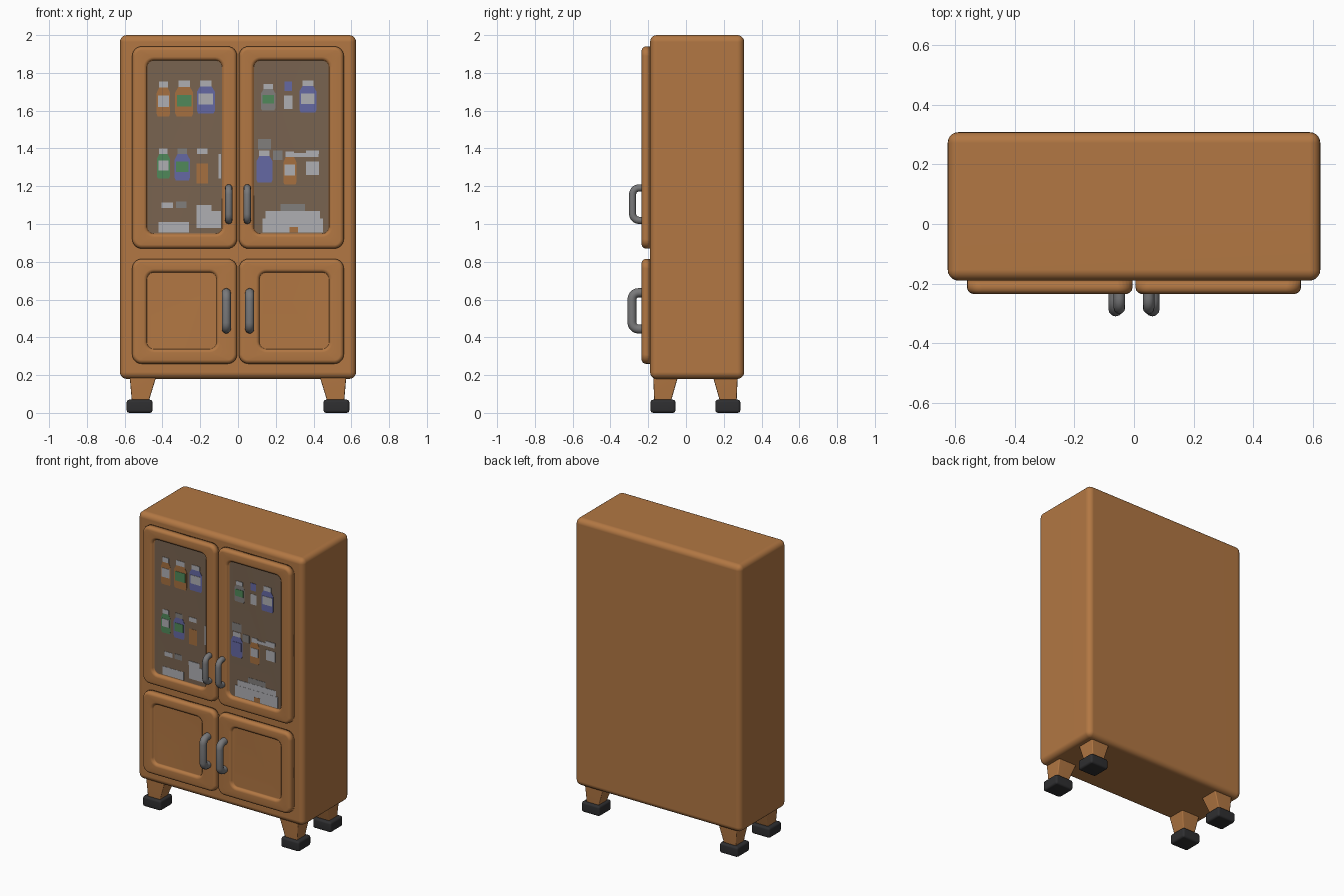
import bpy, bmesh, math
from mathutils import Vector

if "Cube" in bpy.data.objects:
    bpy.data.objects.remove(bpy.data.objects["Cube"])


def material(name, rgb):
    m = bpy.data.materials.new(name)
    m.diffuse_color = (*rgb, 1)
    m.use_nodes = True
    m.node_tree.nodes["Principled BSDF"].inputs["Base Color"].default_value = m.diffuse_color
    return m


MAT = {
    "wood": material("warm wood", (0.445, 0.185, 0.056)),
    "glass": material("brown glass", (0.19, 0.125, 0.08)),
    "metal": material("grey metal", (0.19, 0.19, 0.195)),
    "rubber": material("black rubber", (0.028, 0.028, 0.03)),
    "white": material("label white", (0.43, 0.43, 0.45)),
    "grey": material("dull grey", (0.22, 0.21, 0.2)),
    "blue": material("bottle blue", (0.13, 0.14, 0.37)),
    "green": material("bottle green", (0.08, 0.25, 0.1)),
    "amber": material("bottle amber", (0.38, 0.16, 0.05)),
}


def finish(name, bm, mats, angle=40, weighted=False):
    bmesh.ops.recalc_face_normals(bm, faces=bm.faces)
    me = bpy.data.meshes.new(name)
    bm.to_mesh(me)
    bm.free()
    for m in mats:
        me.materials.append(MAT[m])
    me.shade_smooth()
    me.set_sharp_from_angle(angle=math.radians(angle))
    ob = bpy.data.objects.new(name, me)
    bpy.context.collection.objects.link(ob)
    if weighted:
        ob.modifiers.new("even shading", "WEIGHTED_NORMAL")
    return ob


def rounded_box(name, lo, hi, r, mat, segments=4):
    bm = bmesh.new()
    bmesh.ops.create_cube(bm, size=1)
    for v in bm.verts:
        v.co = Vector([(a + b) / 2 + c * (b - a) for a, b, c in zip(lo, hi, v.co)])
    bmesh.ops.bevel(bm, geom=bm.edges[:], offset=r, segments=segments,
                    profile=0.5, affect='EDGES')
    return finish(name, bm, [mat], weighted=True)


def ring(bm, rect, inset, radius, y, side):
    """Rounded rectangle loop in the xz plane."""
    x0, x1, z0, z1 = rect
    x0, x1, z0, z1 = x0 + inset, x1 - inset, z0 + inset, z1 - inset
    r = max(radius - inset, 0.008)
    out = []
    for k, (cx, cz) in enumerate([(x1 - r, z1 - r), (x0 + r, z1 - r),
                                  (x0 + r, z0 + r), (x1 - r, z0 + r)]):
        for i in range(7):
            a = math.pi / 2 * (k + i / 6)
            out.append(bm.verts.new((side * (cx + r * math.cos(a)), y, cz + r * math.sin(a))))
    return out


def door(name, outer, inner, side, panel):
    """Pillowed frame lofted from the outer edge to the recessed panel."""
    bm = bmesh.new()
    steps = [(outer, 0, 0.05, -0.18), (outer, 0, 0.05, -0.214),
             (outer, 0.003, 0.05, -0.224), (outer, 0.01, 0.05, -0.231),
             (outer, 0.02, 0.05, -0.235), (inner, -0.02, 0.035, -0.235),
             (inner, -0.01, 0.035, -0.232), (inner, -0.003, 0.035, -0.225),
             (inner, 0, 0.035, -0.212)]
    rings = [ring(bm, *s, side) for s in steps]
    n = len(rings[0])
    for a, b in zip(rings, rings[1:]):
        for i in range(n):
            j = (i + 1) % n
            bm.faces.new((a[i], a[j], b[j], b[i]))
    bm.faces.new(rings[0])
    bm.faces.new(rings[-1]).material_index = 1
    finish(name, bm, ["wood", panel], 50, True)


def handle(name, x, z0, z1, y_out, r):
    """D-shaped pull swept along a rounded path."""
    c = 0.035
    y1 = y_out + r
    a, b = z0 + r, z1 - r
    pts = [(-0.222, a)]
    for i in range(6):
        t = math.pi / 2 * i / 5
        pts.append((y1 + c - c * math.sin(t), a + c - c * math.cos(t)))
    pts += [(y, a + b - z) for y, z in reversed(pts)]
    cu = bpy.data.curves.new(name, 'CURVE')
    cu.dimensions = '3D'
    cu.bevel_depth = r
    cu.bevel_resolution = 4
    cu.use_fill_caps = True
    sp = cu.splines.new('POLY')
    sp.points.add(len(pts) - 1)
    for p, (y, z) in zip(sp.points, pts):
        p.co = (x, y, z, 1)
    sp.use_smooth = True
    cu.materials.append(MAT["metal"])
    bpy.context.collection.objects.link(bpy.data.objects.new(name, cu))


def plates(name, shapes):
    """Thin painted plates on the pane: (outline, colour), later ones on top."""
    bm = bmesh.new()
    mats = []
    for k, (outline, colour) in enumerate(shapes):
        if colour not in mats:
            mats.append(colour)
        f = bm.faces.new([bm.verts.new((x, -0.2135 - 0.0012 * k, z)) for x, z in outline])
        back = bmesh.ops.extrude_face_region(bm, geom=[f])["geom"]
        for v in back:
            if isinstance(v, bmesh.types.BMVert):
                v.co.y = -0.211
        for g in bm.faces:
            if g.material_index == 0 and not g.tag:
                g.material_index = mats.index(colour)
            g.tag = True
    finish(name, bm, mats, 20)


def box(x, z0, z1, w):
    return [(x - w / 2, z0), (x + w / 2, z0), (x + w / 2, z1), (x - w / 2, z1)]


def bottle(name, x, z0, z1, w, body, label, cap):
    h, q = z1 - z0, w / 2
    body_shape = [(x - q * .85, z0), (x + q * .85, z0), (x + q, z0 + h * .08),
                  (x + q, z0 + h * .66), (x + q * .6, z0 + h * .84),
                  (x - q * .6, z0 + h * .84), (x - q, z0 + h * .66), (x - q, z0 + h * .08)]
    plates(name, [(body_shape, body), (box(x, z0 + h * .82, z1, w * .65), cap),
                  (box(x, z0 + h * .27, z0 + h * .6, w * .8), label)])


# Cabinet body
rounded_box("cabinet_body", (-0.625, -0.19, 0.18), (0.625, 0.308, 2.0), 0.036, "wood", 5)

# Doors and handles, mirrored left and right
for side, tag in ((-1, "left"), (1, "right")):
    door("upper_door_" + tag, (0.005, 0.56, 0.87, 1.94), (0.085, 0.48, 0.95, 1.865), side, "glass")
    door("lower_door_" + tag, (0.005, 0.56, 0.26, 0.815), (0.115, 0.48, 0.34, 0.742), side, "wood")
    handle("upper_handle_" + tag, side * 0.049, 1.0, 1.21, -0.302, 0.019)
    handle("lower_handle_" + tag, side * 0.062, 0.42, 0.66, -0.31, 0.024)

# Legs: vertical outside, tapering on the inside, each with a dark foot
for sx in (-1, 1):
    for sy in (-1, 1):
        tag = ("front" if sy < 0 else "back") + ("_left" if sx < 0 else "_right")
        cy = 0.05
        bm = bmesh.new()
        loops = []
        for z, xi, xo, yi, yo in ((0.06, 0.473, 0.562, 0.13, 0.218), (0.2, 0.43, 0.574, 0.09, 0.224)):
            loops.append([bm.verts.new((sx * x, cy + sy * y, z))
                          for x, y in ((xi, yi), (xo, yi), (xo, yo), (xi, yo))])
        for i in range(4):
            j = (i + 1) % 4
            bm.faces.new((loops[0][i], loops[0][j], loops[1][j], loops[1][i]))
        for lp in loops:
            bm.faces.new(lp)
        bmesh.ops.bevel(bm, geom=bm.edges[:], offset=0.006, segments=2, profile=0.5, affect='EDGES')
        finish("leg_" + tag, bm, ["wood"], weighted=True)
        xs = sorted((sx * 0.452, sx * 0.59))
        ys = sorted((cy + sy * 0.105, cy + sy * 0.238))
        rounded_box("foot_" + tag, (xs[0], ys[0], 0), (xs[1], ys[1], 0.07), 0.014, "rubber", 2)

# Painted bottles on the shelves
for i, spec in enumerate([
        (-.395, 1.57, 1.755, .072, "amber", "white", "white"),
        (-.285, 1.57, 1.76, .095, "amber", "green", "white"),
        (-.17, 1.585, 1.76, .095, "blue", "white", "white"),
        (.16, 1.6, 1.74, .075, "grey", "green", "white"),
        (.37, 1.59, 1.76, .09, "blue", "white", "white"),
        (-.395, 1.24, 1.40, .068, "green", "white", "white"),
        (-.295, 1.23, 1.40, .08, "blue", "green", "grey"),
        (.14, 1.22, 1.39, .085, "blue", "blue", "white"),
        (.275, 1.21, 1.385, .07, "amber", "white", "white")]):
    bottle("bottle_%d" % (i + 1), *spec)

# Small jars, boxes and trays
plates("small_jar", [(box(.265, 1.61, 1.68, .045), "white"), (box(.265, 1.705, 1.755, .04), "blue")])
plates("short_bottle", [(box(-.19, 1.215, 1.32, .06), "amber"), (box(-.19, 1.37, 1.4, .055), "white")])
plates("door_side_box", [(box(-.096, 1.24, 1.37, .014), "white")])
plates("stacked_jars", [(box(.14, 1.395, 1.45, .07), "grey"), (box(.21, 1.34, 1.39, .05), "grey")])
plates("white_jar", [(box(.395, 1.26, 1.33, .07), "white"), (box(.36, 1.355, 1.375, .13), "white"),
                     (box(.395, 1.37, 1.39, .07), "white")])
plates("small_pots", [(box(-.375, 1.085, 1.115, .06), "white"), (box(-.3, 1.085, 1.12, .055), "grey")])
plates("left_boxes", [(box(-.34, .955, 1.01, .16), "white"), (box(-.155, .98, 1.07, .13), "white"),
                      (box(-.18, 1.07, 1.1, .08), "white")])
plates("right_tray", [(box(.29, 1.065, 1.105, .13), "grey"), (box(.29, 1.0, 1.068, .29), "white"),
                      (box(.29, .955, 1.03, .32), "white"), (box(.295, .955, .985, .045), "amber")])
